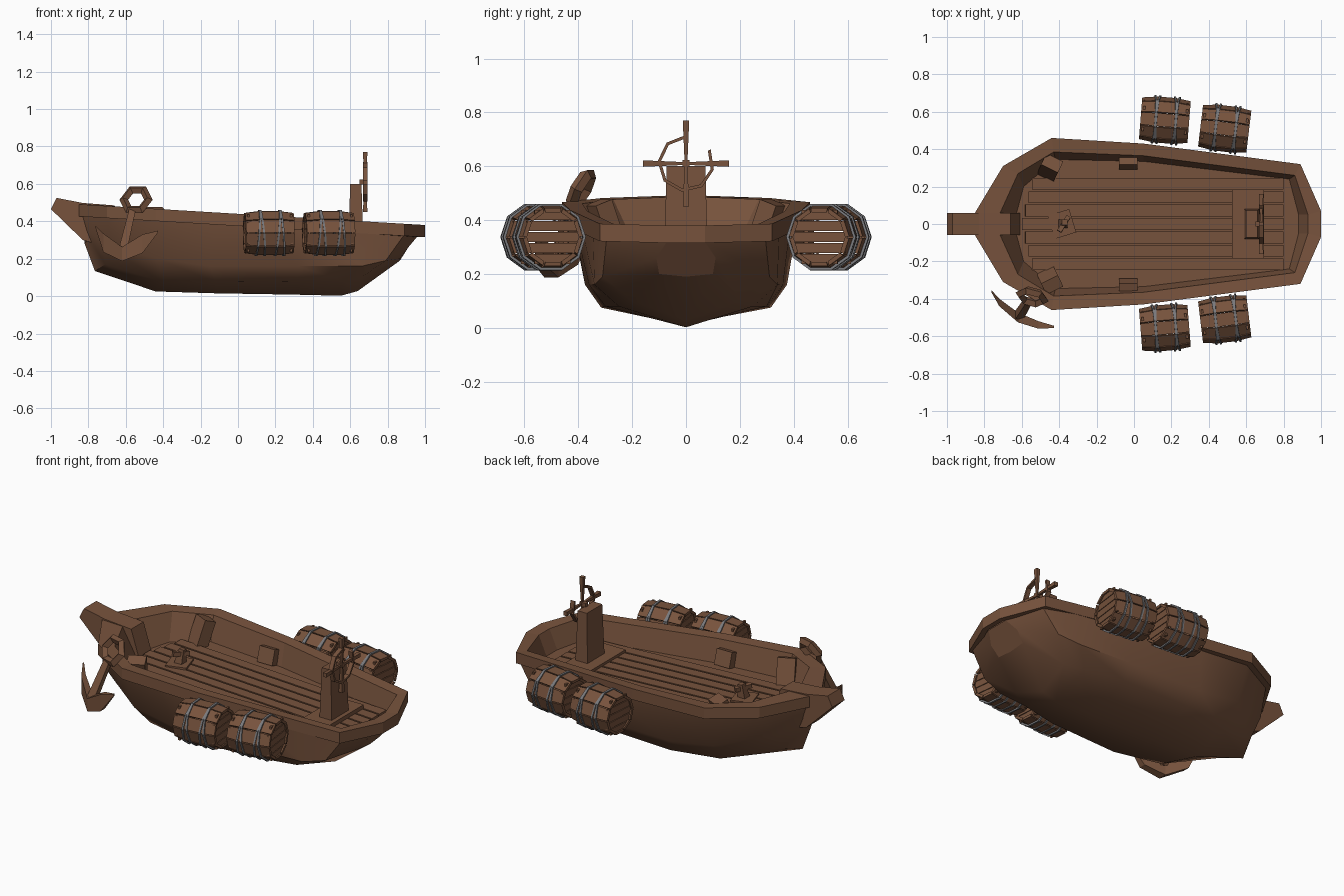
import bpy, bmesh, math
from mathutils import Vector, Matrix

if "Cube" in bpy.data.objects:
    bpy.data.objects.remove(bpy.data.objects["Cube"])


def material(name, col):
    m = bpy.data.materials.new(name)
    m.diffuse_color = (*col, 1)
    m.use_nodes = True
    m.node_tree.nodes["Principled BSDF"].inputs["Base Color"].default_value = m.diffuse_color
    return m


WOOD = material("brown_wood", (0.185, 0.086, 0.046))
STEEL = material("grey_steel", (0.19, 0.19, 0.20))


def make(name, verts, faces, mat=WOOD, matrix=None):
    bm = bmesh.new()
    vs = [bm.verts.new(v) for v in verts]
    for f in faces:
        bm.faces.new([vs[i] for i in f])
    bmesh.ops.recalc_face_normals(bm, faces=bm.faces)
    me = bpy.data.meshes.new(name)
    bm.to_mesh(me)
    bm.free()
    me.materials.append(mat)
    ob = bpy.data.objects.new(name, me)
    bpy.context.collection.objects.link(ob)
    if matrix:
        ob.matrix_world = matrix
    return ob


def loft(name, rows, cap=True, wrap=True, closed=False, mat=WOOD, matrix=None):
    """Skin equal-length rows; wrap joins each row's ends, closed joins last row to first."""
    n, k = len(rows[0]), len(rows)
    verts = [p for r in rows for p in r]
    faces = []
    for i in range(k if closed else k - 1):
        for j in range(n if wrap else n - 1):
            a, b = i * n, (i + 1) % k * n
            j2 = (j + 1) % n
            faces.append((a + j, a + j2, b + j2, b + j))
    if cap and not closed:
        faces += [tuple(range(n)), tuple(range((k - 1) * n, k * n))]
    return make(name, verts, faces, mat, matrix)


def bar(name, p, q, w1, w2=None, mat=WOOD):
    """Four-sided tapered bar between two points."""
    p, q = Vector(p), Vector(q)
    w2 = w1 if w2 is None else w2
    d = (q - p).normalized()
    s = d.cross(Vector((0, 1, 0) if abs(d.y) < 0.8 else (1, 0, 0))).normalized()
    t = d.cross(s)
    return loft(name, [[c + (s * a + t * b) * w for a, b in ((1, 1), (-1, 1), (-1, -1), (1, -1))]
                       for c, w in ((p, w1 / 2), (q, w2 / 2))], mat=mat)


def box(name, centre, size, rot=(0, 0, 0), mat=WOOD, parent=Matrix()):
    x, y, z = (s / 2 for s in size)
    R = Matrix.Rotation(rot[2], 4, 'Z') @ Matrix.Rotation(rot[1], 4, 'Y') @ Matrix.Rotation(rot[0], 4, 'X')
    rows = [[(a * x, b * y, c * z) for a, b in ((1, 1), (-1, 1), (-1, -1), (1, -1))] for c in (-1, 1)]
    return loft(name, rows, mat=mat, matrix=parent @ Matrix.Translation(centre) @ R)


# Hull: half sections from keel to gunwale, mirrored and lofted
sections = [
    [(-.82, 0, .28), (-.80, .03, .30), (-.82, .04, .36), (-.83, .06, .43)],
    [(-.765, 0, .134), (-.71, .12, .17), (-.72, .20, .28), (-.69, .28, .42)],
    [(-.44, 0, .025), (-.40, .25, .075), (-.43, .36, .20), (-.44, .425, .41)],
    [(-.12, 0, .015), (-.12, .315, .075), (-.15, .375, .16), (-.12, .415, .39)],
    [(.30, 0, .008), (.32, .30, .08), (.32, .36, .16), (.32, .385, .36)],
    [(.55, 0, .002), (.56, .25, .08), (.66, .34, .16), (.70, .345, .34)],
    [(.64, 0, .027), (.66, .20, .10), (.79, .31, .19), (.89, .295, .33)],
    [(.866, 0, .19), (.865, .10, .20), (.91, .11, .26), (.96, .07, .32)],
]


def floor_z(x):
    return .302 - .045 * x


def flip(pts):
    return [(x, -y, z) for x, y, z in pts]


hull = loft("hull", [[*reversed(flip(s[1:])), *s] for s in sections], wrap=False, cap=False)
bpy.context.view_layer.objects.active = hull
hull.select_set(True)
bpy.ops.object.shade_smooth_by_angle(angle=math.radians(40))
for s in (sections[0], sections[-1]):
    ring = [*reversed(flip(s[1:])), *s]
    make("hull_end", ring, [tuple(range(len(ring)))])

# Gunwale band with the inner wall running down to the floor
outer = [(-.85, .06), (-.70, .31), (-.44, .46), (.05, .43), (.89, .32), (1.0, .07)]
inner = [(-.72, .05), (-.62, .27), (-.43, .385), (.05, .365), (.86, .26), (.93, .05)]
floor = [(-.63, .05), (-.59, .20), (-.42, .345), (.05, .335), (.83, .24), (.88, .05)]
rows = []
for o, i, f in zip(outer, inner, floor):
    top = .44 - .06 * o[0]
    rows.append([(f[0], f[1], floor_z(f[0])), (*i, top - .005), (*o, top), (*o, top - .065),
                 (o[0] * .97, o[1] * .91, top - .065)])
loop = rows + [flip(r) for r in reversed(rows)]
loft("gunwale", loop, wrap=False, closed=True)
make("floor", [r[0] for r in loop], [tuple(range(len(loop)))])

# Raised floor planks
slope = math.atan(.045)
for i in range(7):
    y = (i - 3) * .072
    x0, x1 = -.60 + abs(y) * .25, .80
    xc = (x0 + x1) / 2
    box("floor_plank", (xc, y, floor_z(xc) + .004), (x1 - x0, .062, .02), (0, slope, 0))

# Bowsprit and stem, extruded side profile
prof = [(-1, .465), (-.97, .525), (-.83, .498), (-.66, .485), (-.61, .33), (-.76, .28), (-.83, .30)]
loft("bowsprit", [[(x, y, z) for x, z in prof] for y in (-.058, .058)])

# Ribs leaning on the inner walls
for s in (1, -1):
    box("front_rib", (-.45, s * .30, .385), (.10, .07, .17), (s * -.35, 0, s * -.45))
    box("middle_rib", (-.03, s * .33, .35), (.10, .055, .09), (s * -.3, 0, 0))

# Mooring cleat on the floor
box("cleat_base", (-.385, 0, .33), (.12, .13, .025), (0, 0, .3))
bar("cleat_post", (-.38, 0, .33), (-.37, .01, .42), .05, .03)
bar("cleat_arm", (-.40, -.04, .40), (-.35, .04, .39), .025)

# Helm platform, post and steering wheel
box("helm_platform", (.61, 0, .29), (.17, .37, .035))
loft("helm_post", [[(.63 + a * w, b * d, z) for a, b in ((1, 1), (-1, 1), (-1, -1), (1, -1))]
                   for z, w, d in ((.29, .04, .08), (.60, .03, .072))])
bar("wheel_axle", (.65, 0, .61), (.69, 0, .61), .025)
for k in range(4):
    c, s = round(math.cos(k * math.pi / 2)), round(math.sin(k * math.pi / 2))
    bar("wheel_spoke", (.68, 0, .61), (.68, .16 * c, .61 + .16 * s), .010, .024)
rows = []
for k in range(8):
    a = math.radians(90 + k * 300 / 7)
    rows.append([(.68 + dx, math.cos(a) * r, .61 + math.sin(a) * r)
                 for dx, r in ((-.013, .094), (.013, .094), (.013, .106), (-.013, .106))])
loft("wheel_rim", rows)

# Anchor hanging at the front bow: ring, shank and curved crescent blade
bpy.ops.mesh.primitive_torus_add(major_segments=6, minor_segments=4, major_radius=.068,
                                 minor_radius=.024, location=(-.545, -.39, .515),
                                 rotation=(math.radians(62), 0, math.radians(-15)))
ring = bpy.context.object
ring.name = "anchor_ring"
ring.data.materials.append(WOOD)
bar("anchor_shank", (-.565, -.41, .46), (-.615, -.49, .25), .035, .045)
blade = [((-.762, -.36, .37), .005, .006), ((-.72, -.42, .285), .05, .02),
         ((-.62, -.50, .225), .038, .026), ((-.51, -.54, .28), .05, .02),
         ((-.428, -.55, .345), .005, .006)]
loft("anchor_blade", [[(x, y + t, z + h), (x, y - t, z + h), (x, y - t, z - h), (x, y + t, z - h)]
                      for (x, y, z), h, t in blade])


# Barrels: gapped bulging staves, plank ends and steel hoops
def barrel(cx, cy, turn):
    M = Matrix.Translation((cx, cy, .337)) @ Matrix.Rotation(turn, 4, 'Z')
    n = 10
    for k in range(n):
        a0, a1 = (2 * math.pi * (k + e) / n for e in (.04, .96))
        rows = [[(x, math.cos(a) * q, math.sin(a) * q)
                 for a, q in ((a0, r), (a1, r), (a1, r - .016), (a0, r - .016))]
                for x, r in ((-.13, .112), (-.05, .123), (.05, .123), (.13, .112))]
        loft("barrel_stave", rows, matrix=M)
    for x in (-.115, .115):
        for k in range(5):
            z = (k - 2) * .041
            half = math.sqrt(.106 ** 2 - z * z)
            box("barrel_end_plank", (x, 0, z), (.012, 2 * half, .037), parent=M)
    for x, tilt in ((-.06, .08), (-.035, -.1), (.045, .1), (.07, -.08)):
        rows = []
        for k in range(n):
            a = 2 * math.pi * k / n
            rows.append([(d, math.cos(a) * r, math.sin(a) * r)
                         for d, r in ((-.005, .120), (.005, .120), (.005, .130), (-.005, .130))])
        loft("barrel_hoop", rows, closed=True, mat=STEEL,
             matrix=M @ Matrix.Translation((x, 0, 0)) @ Matrix.Rotation(tilt, 4, 'Y'))


for s in (1, -1):
    barrel(.165, s * .555, s * -.08)
    barrel(.485, s * .51, s * -.12)
